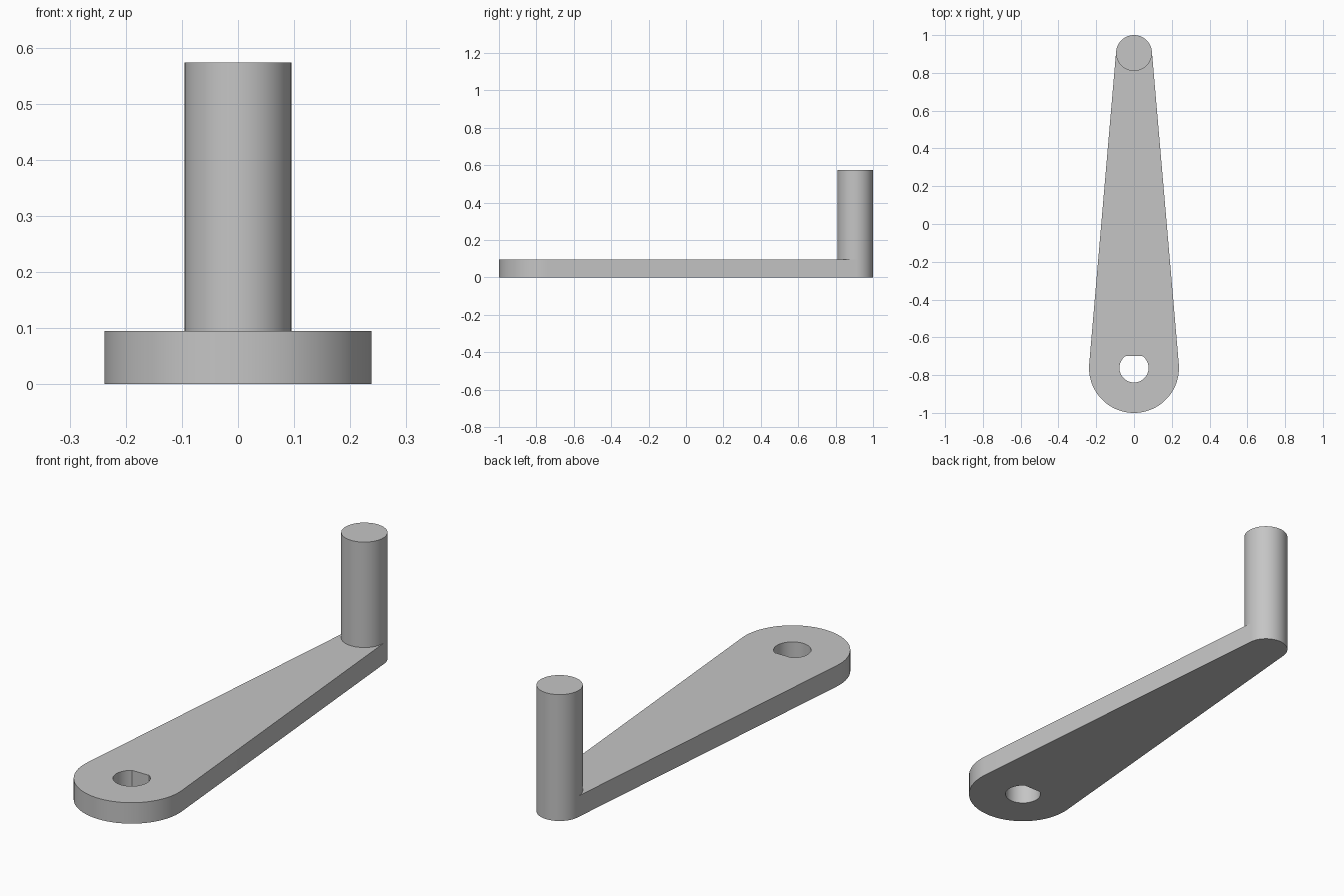
import bpy
import bmesh
from math import asin, sin, cos, pi, acos

cube = bpy.data.objects.get("Cube")
if cube:
    bpy.data.objects.remove(cube, do_unlink=True)

# Key dimensions
HUB_Y, HUB_R = -0.762, 0.238
TIP_Y, TIP_R = 0.905, 0.095
HOLE_R, FLAT = 0.077, 0.064
ARM_H, TOP = 0.095, 0.573

grey = bpy.data.materials.new("plain grey")
grey.use_nodes = True
grey.diffuse_color = (0.56, 0.56, 0.56, 1)
grey.node_tree.nodes["Principled BSDF"].inputs["Base Color"].default_value = grey.diffuse_color


def arc(cy, r, start, end, steps):
    """Points along an arc centred on the y axis."""
    angles = [start + (end - start) * i / steps for i in range(steps + 1)]
    return [(r * cos(a), cy + r * sin(a)) for a in angles]


def prism(name, loops, z0, z1):
    """Upright solid from an outline, plus optional hole outlines."""
    bm = bmesh.new()
    for points in loops:
        verts = [bm.verts.new((x, y, z0)) for x, y in points]
        for i, v in enumerate(verts):
            bm.edges.new((v, verts[(i + 1) % len(verts)]))
    bmesh.ops.triangle_fill(bm, edges=bm.edges[:], use_beauty=True, normal=(0, 0, 1))
    grown = bmesh.ops.extrude_face_region(bm, geom=bm.faces[:], use_keep_orig=True)
    top = [g for g in grown["geom"] if isinstance(g, bmesh.types.BMVert)]
    bmesh.ops.translate(bm, verts=top, vec=(0, 0, z1 - z0))
    bmesh.ops.recalc_face_normals(bm, faces=bm.faces[:])
    mesh = bpy.data.meshes.new(name)
    bm.to_mesh(mesh)
    bm.free()
    mesh.materials.append(grey)
    obj = bpy.data.objects.new(name, mesh)
    bpy.context.collection.objects.link(obj)
    bpy.ops.object.select_all(action="DESELECT")
    obj.select_set(True)
    bpy.context.view_layer.objects.active = obj
    bpy.ops.object.shade_smooth_by_angle()
    return obj


# Tapered arm: two end arcs joined by their common tangents, with a D-shaped shaft hole
tilt = asin((HUB_R - TIP_R) / (TIP_Y - HUB_Y))
outline = arc(TIP_Y, TIP_R, tilt, pi - tilt, 48) + arc(HUB_Y, HUB_R, pi - tilt, 2 * pi + tilt, 64)
half = acos(FLAT / HOLE_R)
shaft_hole = arc(HUB_Y, HOLE_R, pi / 2 + half, 2 * pi + pi / 2 - half, 48)
prism("crank_arm", [outline, shaft_hole], 0, ARM_H)

# Upright handle flush with the narrow end
prism("handle_post", [arc(TIP_Y, TIP_R, 0, 2 * pi, 96)[:-1]], ARM_H, TOP)
